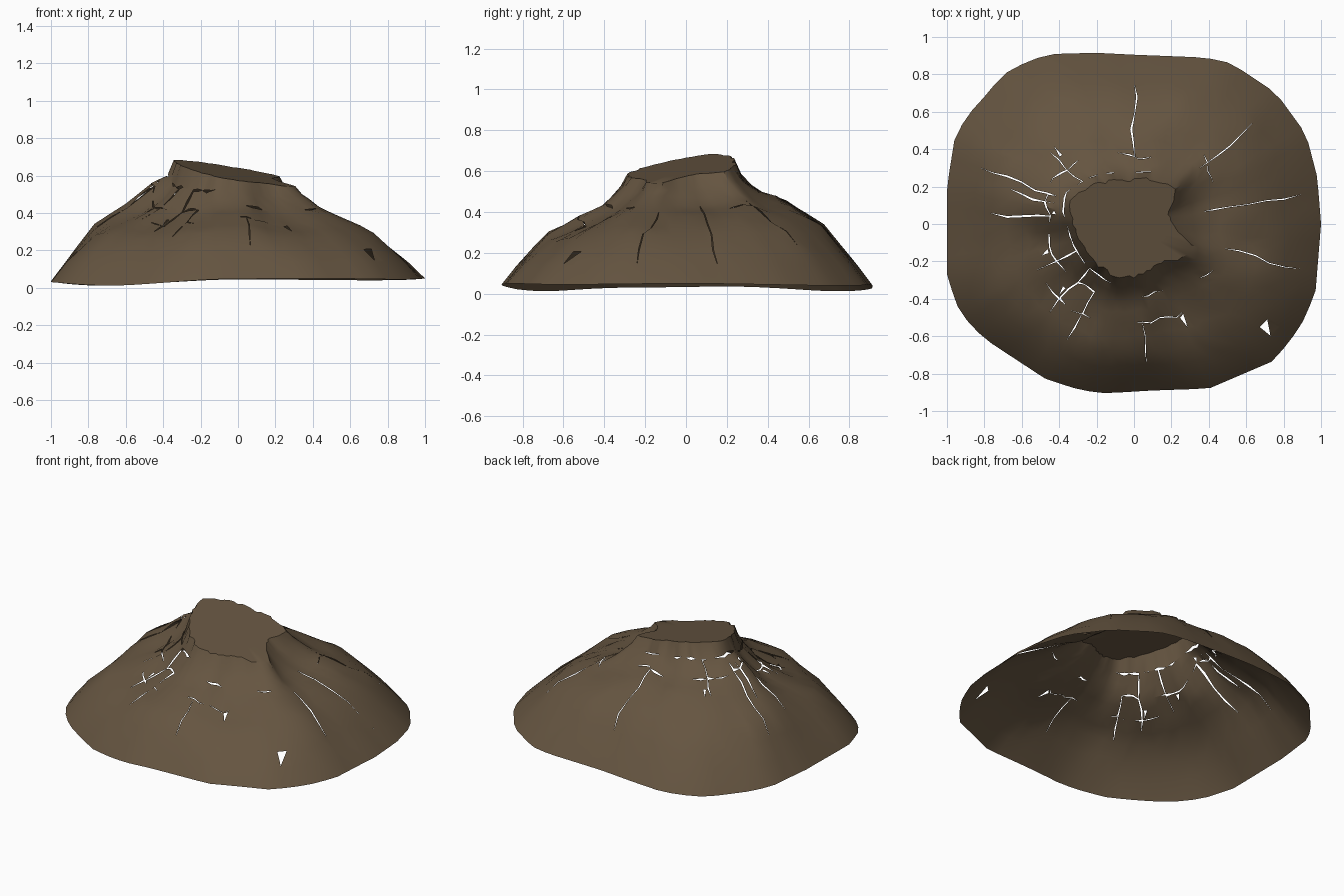
import bpy, bmesh, math, random
from mathutils import Vector, noise

if "Cube" in bpy.data.objects:
    bpy.data.objects.remove(bpy.data.objects["Cube"])

random.seed(4)
N = 72  # segments around the mound

# Plan outlines: foot of the mound and edge of the flat summit
FOOT = [(1, 0), (.98, .25), (.92, .48), (.76, .70), (.52, .86), (.38, .89), (0, .905), (-.2, .915), (-.42, .91),
        (-.55, .88), (-.7, .8), (-.8, .68), (-.9, .57), (-.96, .45), (-1, .2), (-1, -.27), (-.95, -.43),
        (-.87, -.55), (-.76, -.64), (-.47, -.83), (-.28, -.89), (-.15, -.905), (.1, -.89), (.4, -.88),
        (.75, -.73), (.89, -.55), (.97, -.37)]
SUMMIT = [(.19, .05), (.22, .2), (.1, .24), (-.1, .23), (-.2, .22), (-.33, .15), (-.34, .05), (-.28, -.1),
          (-.22, -.2), (-.1, -.29), (.05, -.27), (.15, -.2), (.29, -.18), (.31, -.12), (.23, -.03)]
# Slope heights per direction, at these fractions from summit edge to foot
FRAC = [.06, .2, .4, .65, .88, 1]
SLOPE = {0: (.52, .43, .385, .285, .14, .05), 45: (.54, .455, .405, .305, .14, .04),
         90: (.56, .49, .445, .34, .15, .045), 135: (.58, .5, .44, .33, .14, .012),
         168: (.60, .54, .445, .345, .14, .035), 195: (.55, .44, .365, .29, .14, .03),
         225: (.52, .40, .335, .26, .12, .012), 270: (.52, .435, .38, .30, .14, .048),
         298: (.49, .40, .325, .265, .14, .05), 325: (.49, .42, .37, .28, .14, .045)}


def radius(poly, a):
    """Distance from the centre to a polygon along angle a."""
    d = Vector((math.cos(a), math.sin(a)))
    best = 0
    for i, p in enumerate(poly):
        p = Vector(p)
        e = Vector(poly[(i + 1) % len(poly)]) - p
        den = d.x * e.y - d.y * e.x
        if abs(den) < 1e-9:
            continue
        t = (p.x * e.y - p.y * e.x) / den
        u = (p.x * d.y - p.y * d.x) / den
        if t > 0 and -1e-4 <= u <= 1.0001:
            best = max(best, t)
    return best


def top_z(x, y):
    return .61 - .17 * x + .13 * y


def slope_z(a, s):
    """Height at an angle and slope fraction, blended between directions."""
    deg = math.degrees(a) % 360
    keys = sorted(SLOPE) + [360]
    k = max(i for i in range(len(keys) - 1) if keys[i] <= deg)
    f = (deg - keys[k]) / (keys[k + 1] - keys[k])
    f = f * f * (3 - 2 * f)
    h = [p + (q - p) * f for p, q in zip(SLOPE[keys[k]], SLOPE[keys[k + 1] % 360])]
    s = max(s, FRAC[0])
    for i in range(len(FRAC) - 1):
        if s <= FRAC[i + 1]:
            g = (s - FRAC[i]) / (FRAC[i + 1] - FRAC[i])
            return h[i] + (h[i + 1] - h[i]) * g
    return h[-1]


bm = bmesh.new()
rings = []
# Summit rings, with a ragged lip
for k in (.5, 1):
    ring = []
    for i in range(N):
        a = math.tau * i / N
        r = radius(SUMMIT, a) * k
        if k == 1:
            r += random.uniform(-.012, .012)
        x, y = r * math.cos(a), r * math.sin(a)
        ring.append(bm.verts.new((x, y, top_z(x, y))))
    rings.append(ring)
# Slope rings, wandering and roughened in the middle
STEPS = [.06, .13, .2, .3, .4, .52, .65, .77, .88, 1]
for n, s in enumerate(STEPS):
    ring = []
    for i in range(N):
        a = math.tau * i / N
        if .1 < s < .85:
            p = Vector((math.cos(a) * (1 + s) * 4, math.sin(a) * (1 + s) * 4, 0))
            a += .05 * noise.noise(p)
            t = s + .05 * noise.noise(p + Vector((9, 9, 0)))
        else:
            t = s
        r0, r1 = radius(SUMMIT, a), radius(FOOT, a)
        r = r0 + (r1 - r0) * t
        x, y = r * math.cos(a), r * math.sin(a)
        rough = math.sin(math.pi * min(1, s + .1)) if s < .9 else 0
        z = slope_z(a, t) + .02 * rough * noise.noise(Vector((x * 6, y * 6, 1)))
        ring.append(bm.verts.new((x, y, z)))
    rings.append(ring)

centre = bm.verts.new((0, 0, top_z(0, 0)))
for i in range(N):
    j = (i + 1) % N
    bm.faces.new((centre, rings[0][i], rings[0][j]))
    for a, b in zip(rings, rings[1:]):
        bm.faces.new((a[i], b[i], b[j], a[j]))


# Cracks: rip the ground along ring and radial runs
def edge(u, v):
    return next(e for e in u.link_edges if e.other_vert(u) is v)


cuts = set()
for ring_no, a0, a1 in ((2, 70, 250), (4, 130, 240), (6, 215, 300), (5, 10, 50), (4, 275, 330), (4, 60, 110)):
    for i in range(int(a0 / 360 * N), int(a1 / 360 * N)):
        if random.random() < .8:
            cuts.add(edge(rings[ring_no][i % N], rings[ring_no][(i + 1) % N]))
for deg, r0, r1 in ((90, 4, 9), (40, 4, 9), (10, 4, 10), (345, 5, 10), (160, 3, 9), (165, 3, 7),
                    (175, 4, 8), (205, 2, 6), (225, 2, 7), (275, 6, 9), (240, 4, 8), (140, 2, 6)):
    i = round(deg / 360 * N)
    for k in range(r0, r1):
        cuts.add(edge(rings[k][i], rings[k + 1][i]))
bmesh.ops.split_edges(bm, edges=list(cuts))
for v in bm.verts:
    if v.is_boundary and v.co.z > .1:
        left = 1 if v.co.x < 0 else .5
        inward = Vector((0, 0, 0))
        for f in v.link_faces:
            inward += f.calc_center_median() - v.co
        v.co += inward.normalized() * random.uniform(0, .009) * left
        v.co.z += random.uniform(-.008, .006) * left

# Small three-cornered chips in the surface
for x, y in ((.71, -.54), (.25, -.5), (-.42, -.38), (-.4, .38), (-.46, .06), (-.5, -.14)):
    f = min(bm.faces, key=lambda f: (f.calc_center_median().xy - Vector((x, y))).length)
    bmesh.ops.inset_individual(bm, faces=[f], thickness=.016)
    half = bmesh.ops.triangulate(bm, faces=[f])["faces"]
    bmesh.ops.delete(bm, geom=half[:1], context='FACES')

for f in bm.faces:  # outside faces up
    f.normal_update()
    if f.normal.z < 0:
        f.normal_flip()

mesh = bpy.data.meshes.new("earth_mound")
bm.to_mesh(mesh)
bm.free()
mound = bpy.data.objects.new("earth_mound", mesh)
bpy.context.collection.objects.link(mound)
soil = bpy.data.materials.new("brown soil")
soil.diffuse_color = (.13, .09, .052, 1)
soil.use_nodes = True
soil.node_tree.nodes["Principled BSDF"].inputs["Base Color"].default_value = soil.diffuse_color
mesh.materials.append(soil)

bpy.context.view_layer.objects.active = mound
mound.select_set(True)
bpy.ops.object.shade_smooth_by_angle(angle=math.radians(35))
